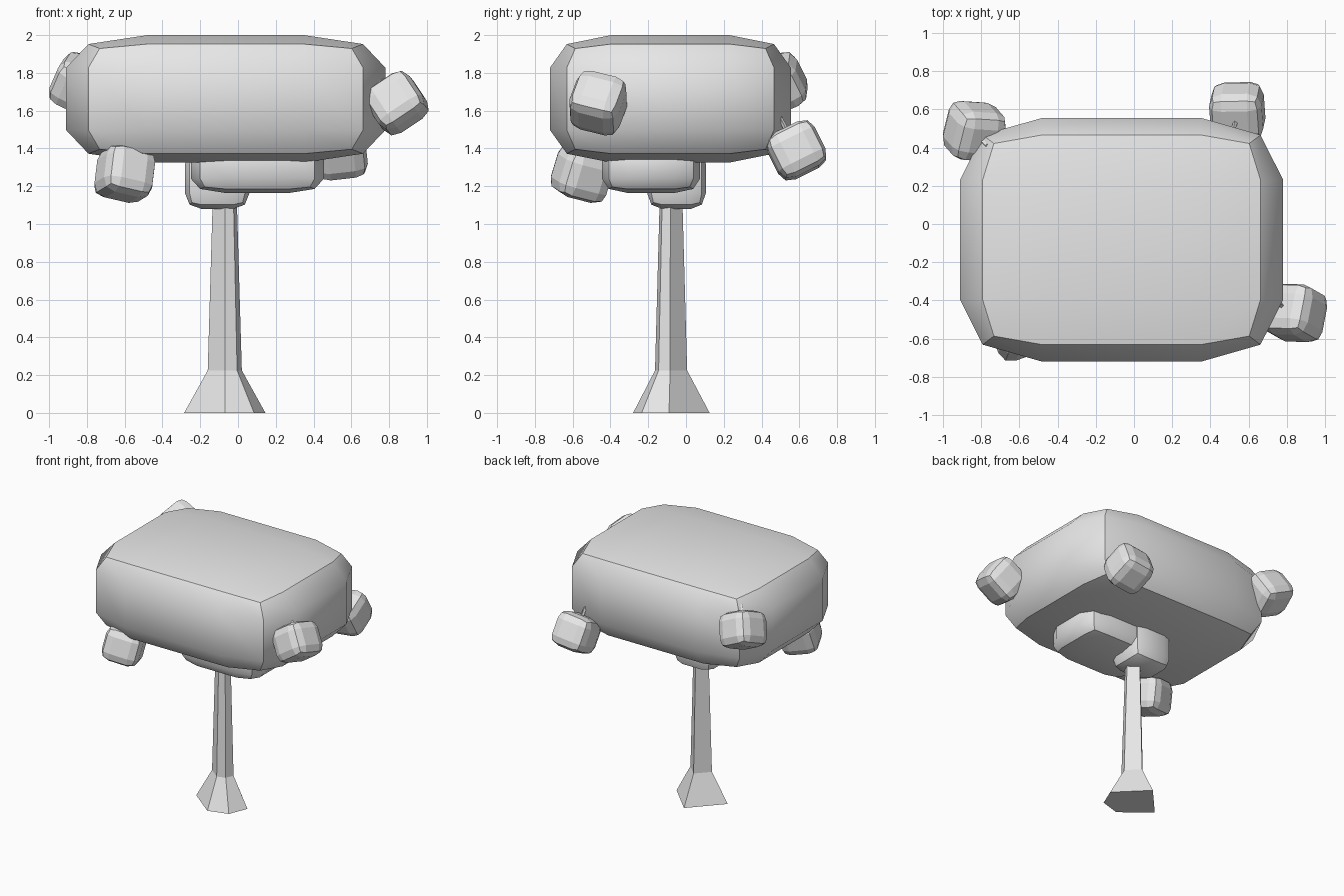
import bpy, bmesh
from mathutils import Vector, Matrix, Quaternion

old = bpy.data.objects.get("Cube")
if old:
    bpy.data.objects.remove(old, do_unlink=True)

# single pale grey for every part
grey = bpy.data.materials.new("pale_grey")
grey.use_nodes = True
grey.diffuse_color = (0.8, 0.8, 0.8, 1)
grey.node_tree.nodes["Principled BSDF"].inputs["Base Color"].default_value = (0.8, 0.8, 0.8, 1)


def finish(bm, name):
    bmesh.ops.recalc_face_normals(bm, faces=bm.faces)
    mesh = bpy.data.meshes.new(name)
    bm.to_mesh(mesh)
    bm.free()
    mesh.materials.append(grey)
    obj = bpy.data.objects.new(name, mesh)
    bpy.context.collection.objects.link(obj)
    return obj


def rim(v):
    """Which sides of the cube a vertex lies on."""
    return {(i, c > 0) for i, c in enumerate(v.co) if abs(c) > 0.99}


def puffed_box(name, low, high, smooth=True, turn=None):
    """Cube cut into thirds, with its edges and corners pulled in."""
    low, high = Vector(low), Vector(high)
    bm = bmesh.new()
    bmesh.ops.create_cube(bm, size=2)
    bmesh.ops.subdivide_edges(bm, edges=bm.edges, cuts=2, use_grid_fill=True)
    for e in bm.edges:
        e.smooth = len(rim(e.verts[0]) & rim(e.verts[1])) < 2
    pull = {1: 1.0, 2: 0.86, 3: 0.79}
    for v in bm.verts:
        k = pull[len(rim(v))]
        v.co = [(k if abs(c) > 0.9 else 0.49) * (1 if c > 0 else -1) for c in v.co]
    for f in bm.faces:
        f.smooth = smooth
    half = (high - low) / 2
    bmesh.ops.scale(bm, vec=half, verts=bm.verts)
    if turn:
        bmesh.ops.transform(bm, matrix=turn.to_matrix().to_4x4(), verts=bm.verts)
    bmesh.ops.translate(bm, vec=(low + high) / 2, verts=bm.verts)
    return finish(bm, name)


def loft(name, rings):
    """Skin a list of equal rings and cap both ends."""
    bm = bmesh.new()
    loops = [[bm.verts.new(p) for p in ring] for ring in rings]
    n = len(loops[0])
    for a, b in zip(loops, loops[1:]):
        for i in range(n):
            j = (i + 1) % n
            bm.faces.new((a[i], a[j], b[j], b[i]))
    bm.faces.new(loops[0][::-1])
    bm.faces.new(loops[-1])
    return finish(bm, name)


# foliage masses
puffed_box("crown", (-0.91, -0.72, 1.325), (0.78, 0.555, 2.0))
puffed_box("lower_foliage_large", (-0.25, -0.445, 1.165), (0.455, 0.075, 1.46))
puffed_box("lower_foliage_small", (-0.28, -0.205, 1.08), (0.06, 0.105, 1.4))

# five-sided trunk with a flared foot
foot = [(-0.215, -0.03), (0, -0.2), (0.155, -0.155), (0.215, -0.01), (0, 0.205)]
levels = [(0, 1.0), (0.225, 0.42), (1.25, 0.28)]
loft("trunk", [[(-0.07 + x * s, -0.08 + y * s, z) for x, y in foot] for z, s in levels])

# hanging fruit: place, stem tip, spin about the stem
fruit = {
    "front_right": ((-0.6, -0.55, 1.265), (-0.58, -0.5, 1.43), 0.75),
    "front_left": ((0.84, -0.465, 1.64), (0.735, -0.405, 1.8), 0.4),
    "back_left": ((0.54, 0.585, 1.39), (0.52, 0.49, 1.58), 0.25),
    "back_right": ((-0.835, 0.485, 1.74), (-0.77, 0.41, 1.89), 0.7),
}
size = Vector((0.138, 0.138, 0.13))
for place, (centre, tip, spin) in fruit.items():
    centre, tip = Vector(centre), Vector(tip)
    turn = (tip - centre).to_track_quat("Z", "Y") @ Quaternion((0, 0, 1), spin)
    puffed_box("fruit_" + place, centre - size, centre + size, False, turn)
    bm = bmesh.new()
    length = (tip - centre).length
    bmesh.ops.create_cone(bm, cap_ends=True, segments=4, radius1=0.018, radius2=0.01, depth=length,
                          matrix=Matrix.Translation((centre + tip) / 2) @ turn.to_matrix().to_4x4())
    finish(bm, "stem_" + place)
